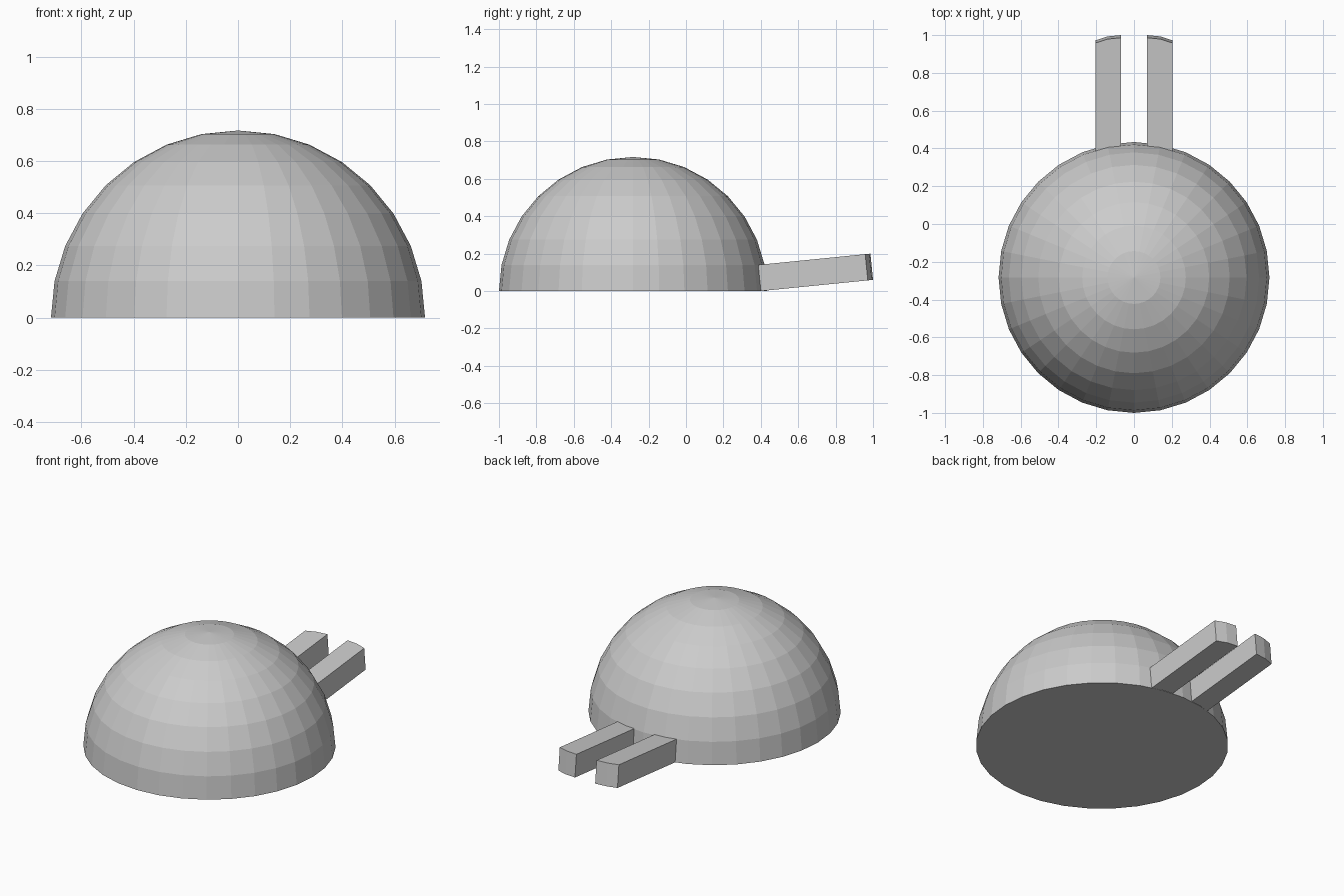
import bpy, bmesh
from mathutils import Vector

if "Cube" in bpy.data.objects:
    bpy.data.objects.remove(bpy.data.objects["Cube"])

R = 0.717
CY = -1 + R


def add_object(name, bm):
    bmesh.ops.recalc_face_normals(bm, faces=bm.faces)
    mesh = bpy.data.meshes.new(name)
    bm.to_mesh(mesh)
    bm.free()
    obj = bpy.data.objects.new(name, mesh)
    bpy.context.collection.objects.link(obj)
    return obj


# Faceted half sphere with a flat, closed underside
bm = bmesh.new()
bmesh.ops.create_uvsphere(bm, u_segments=32, v_segments=16, radius=R)
low = [v for v in bm.verts if v.co.z < -0.001]
bmesh.ops.delete(bm, geom=low, context='VERTS')
rim = [e for e in bm.edges if e.is_boundary]
bmesh.ops.contextual_create(bm, geom=rim)
dome = add_object("dome", bm)
dome.location.y = CY


# Slightly raised prong with a rounded end, starting at the dome wall
def prong(name, side):
    outline = [(0.07, 0.40), (0.205, 0.40), (0.205, 0.972),
               (0.14, 0.993), (0.07, 1.0)]
    bm = bmesh.new()
    verts = [bm.verts.new((side * x, y, (y - 0.40) * 0.1)) for x, y in outline]
    face = bm.faces.new(verts)
    ext = bmesh.ops.extrude_face_region(bm, geom=[face], use_keep_orig=True)
    top = [g for g in ext["geom"] if isinstance(g, bmesh.types.BMVert)]
    bmesh.ops.translate(bm, verts=top, vec=Vector((0, -0.014, 0.14)))
    return add_object(name, bm)


prong("right_prong", 1)
prong("left_prong", -1)
